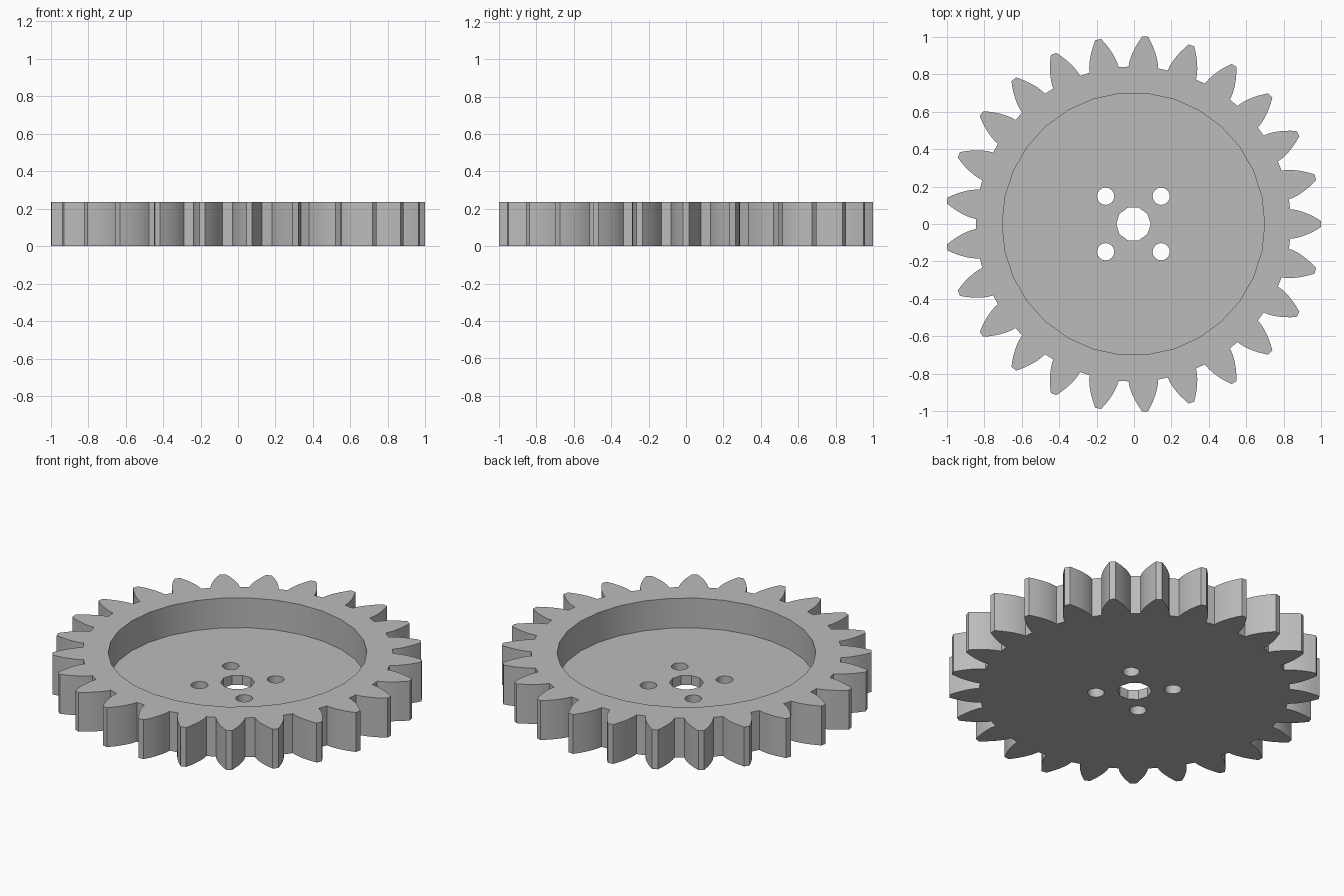
import bpy, bmesh
from math import sin, cos, acos, tan, radians, pi

cube = bpy.data.objects.get("Cube")
if cube:
    bpy.data.objects.remove(cube, do_unlink=True)

TEETH = 25
TIP, ROOT, BASE = 1.002, 0.84, 0.833
HALF_ROOT = radians(5.4)
HEIGHT, FLOOR = 0.235, 0.057
CENTRE_X = -0.003

grey = bpy.data.materials.new("light grey")
grey.use_nodes = True
colour = (0.5, 0.5, 0.5, 1)
grey.diffuse_color = colour
grey.node_tree.nodes["Principled BSDF"].inputs["Base Color"].default_value = colour


def polar(r, a):
    return r * cos(a), r * sin(a)


def prism(name, points, z0, z1, cx=0.0, cy=0.0):
    """Extrude a closed outline from z0 to z1."""
    bm = bmesh.new()
    face = bm.faces.new([bm.verts.new((x + cx, y + cy, z0)) for x, y in points])
    top = bmesh.ops.extrude_face_region(bm, geom=[face])["geom"]
    for v in top:
        if isinstance(v, bmesh.types.BMVert):
            v.co.z = z1
    bmesh.ops.recalc_face_normals(bm, faces=bm.faces)
    mesh = bpy.data.meshes.new(name)
    bm.to_mesh(mesh)
    bm.free()
    obj = bpy.data.objects.new(name, mesh)
    bpy.context.collection.objects.link(obj)
    return obj


def circle(r, sides):
    return [polar(r, 2 * pi * i / sides) for i in range(sides)]


def involute(r):
    a = acos(BASE / r)
    return tan(a) - a


# Toothed outline: curved flanks between root and tip
STEPS = 6
flank = []
for i in range(STEPS + 1):
    r = ROOT + (TIP - ROOT) * i / STEPS
    flank.append((r, HALF_ROOT - involute(r) + involute(ROOT)))
outline = []
for t in range(TEETH):
    mid = 2 * pi * t / TEETH
    outline += [polar(r, mid - a) for r, a in flank]
    outline += [polar(r, mid + a) for r, a in reversed(flank)]
gear = prism("gear_wheel", outline, 0, HEIGHT, CENTRE_X)
gear.data.materials.append(grey)

# Round pocket, axle hole and four bolt holes
cutters = [
    prism("pocket_cutter", circle(0.7, 30), FLOOR, HEIGHT + 0.1, CENTRE_X),
    prism("axle_hole_cutter", circle(0.092, 10), -0.1, HEIGHT, CENTRE_X),
]
for sx in (-1, 1):
    for sy in (-1, 1):
        cutters.append(prism("bolt_hole_cutter", circle(0.046, 16), -0.1, HEIGHT,
                             CENTRE_X + sx * 0.148, sy * 0.148))
for cutter in cutters:
    cutter.hide_render = True
    cut = gear.modifiers.new(cutter.name, "BOOLEAN")
    cut.operation = "DIFFERENCE"
    cut.solver = "EXACT"
    cut.object = cutter

# Bake the cuts and discard the cutters
bpy.context.view_layer.update()
deps = bpy.context.evaluated_depsgraph_get()
cut_mesh = bpy.data.meshes.new_from_object(gear.evaluated_get(deps))
gear.modifiers.clear()
gear.data = cut_mesh
for cutter in cutters:
    bpy.data.objects.remove(cutter, do_unlink=True)

# Smooth walls with crisp rims
bpy.ops.object.select_all(action="DESELECT")
gear.select_set(True)
bpy.context.view_layer.objects.active = gear
bpy.ops.object.shade_smooth_by_angle(angle=radians(30))
